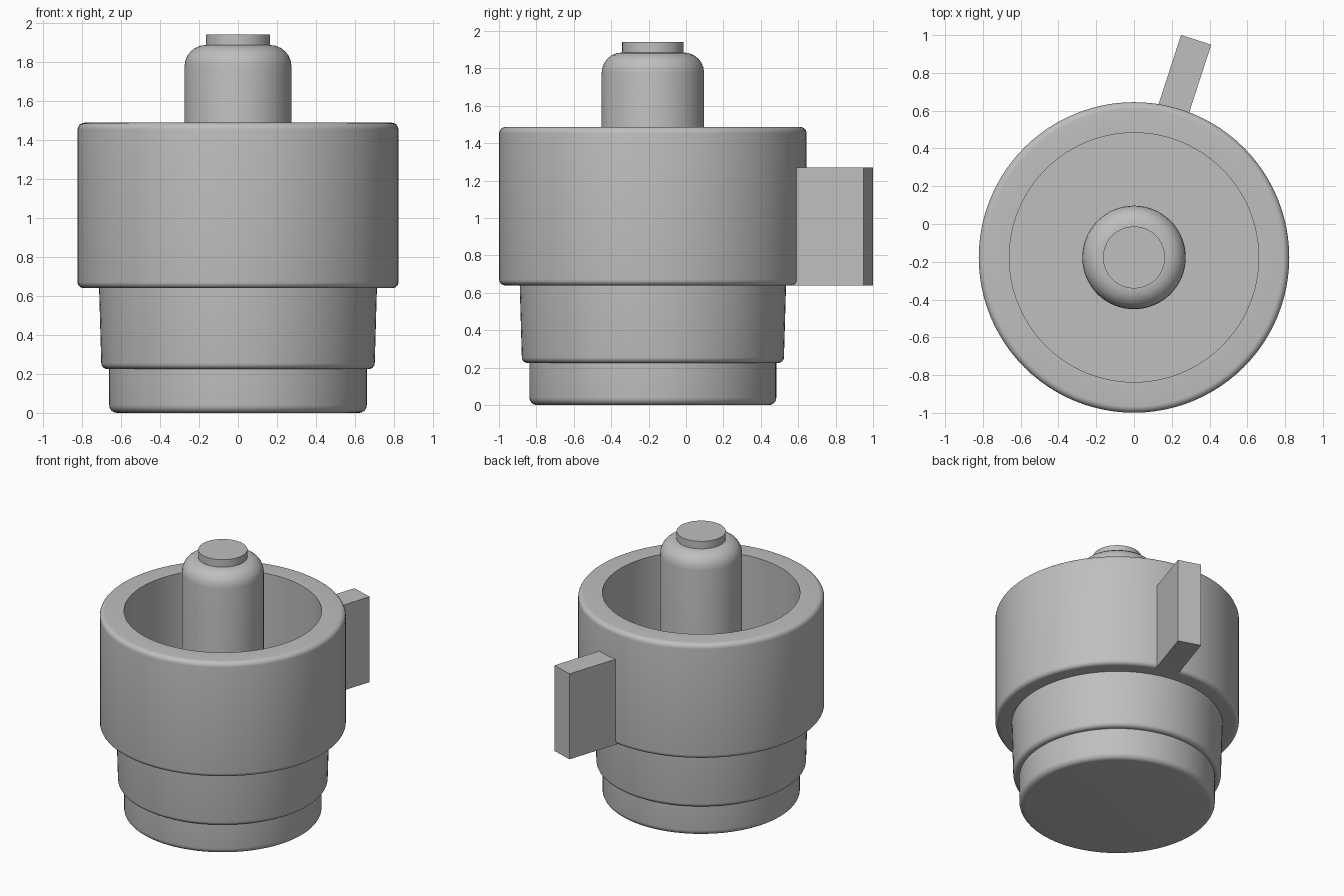
import bpy, bmesh, math
from mathutils import Vector, Matrix

if "Cube" in bpy.data.objects:
    bpy.data.objects.remove(bpy.data.objects["Cube"])

AXIS_Y = -0.177
SIDES = 96

grey = bpy.data.materials.new("plain grey")
grey.diffuse_color = (0.52, 0.52, 0.52, 1)
grey.use_nodes = True
grey.node_tree.nodes["Principled BSDF"].inputs["Base Color"].default_value = grey.diffuse_color


def rounded(profile):
    """Turn (radius, height, fillet) corners into a list of profile points."""
    pts = [Vector(p[:2]) for p in profile]
    out = []
    for i, (p, (_, _, f)) in enumerate(zip(pts, profile)):
        if f == 0:
            out.append(p)
            continue
        u = (pts[i - 1] - p).normalized()
        v = (pts[i + 1] - p).normalized()
        for k in range(7):
            t = k / 6 * math.pi / 2
            out.append(p + u * f * (1 - math.sin(t)) + v * f * (1 - math.cos(t)))
    return out


def finish(name, bm):
    bmesh.ops.recalc_face_normals(bm, faces=bm.faces)
    mesh = bpy.data.meshes.new(name)
    bm.to_mesh(mesh)
    bm.free()
    mesh.materials.append(grey)
    ob = bpy.data.objects.new(name, mesh)
    bpy.context.collection.objects.link(ob)
    return ob


def lathe(name, profile):
    """Spin a profile that starts and ends on the axis into a solid."""
    bm = bmesh.new()
    rings = []
    for r, z in rounded(profile):
        if r < 1e-6:
            rings.append([bm.verts.new((0, AXIS_Y, z))])
        else:
            rings.append([bm.verts.new((r * math.cos(a), AXIS_Y + r * math.sin(a), z))
                          for a in (2 * math.pi * i / SIDES for i in range(SIDES))])
    for a, b in zip(rings, rings[1:]):
        for i in range(SIDES):
            j = (i + 1) % SIDES
            if len(a) == 1:
                bm.faces.new((a[0], b[j], b[i]))
            elif len(b) == 1:
                bm.faces.new((a[i], a[j], b[0]))
            else:
                bm.faces.new((a[i], a[j], b[j], b[i]))
    ob = finish(name, bm)
    bpy.ops.object.select_all(action='DESELECT')
    bpy.context.view_layer.objects.active = ob
    ob.select_set(True)
    bpy.ops.object.shade_smooth_by_angle(angle=math.radians(30))
    return ob


# Stepped cup: foot, slightly flared middle, wide collar and cavity
lathe("cup_body", [
    (0, 0, 0), (0.66, 0, 0.04), (0.66, 0.225, 0),
    (0.70, 0.225, 0.03), (0.712, 0.64, 0),
    (0.822, 0.64, 0.03), (0.822, 1.487, 0.035),
    (0.66, 1.487, 0), (0.66, 0.64, 0), (0, 0.64, 0)])

# Central post with a rounded shoulder and a button on top
lathe("centre_post", [
    (0, 0.64, 0), (0.274, 0.64, 0), (0.274, 1.885, 0.109),
    (0.164, 1.885, 0), (0.164, 1.94, 0), (0, 1.94, 0)])

# Flat side tab, turned a little off straight back
bm = bmesh.new()
d = Vector((math.sin(math.radians(18)), math.cos(math.radians(18)), 0))
centre = Vector((0.329, 0.975, 0.955)) - d * 0.21
bmesh.ops.create_cube(bm, size=1, matrix=Matrix.Translation(centre)
                      @ Matrix.Rotation(math.radians(-18), 4, 'Z')
                      @ Matrix.Diagonal((0.168, 0.42, 0.63, 1)))
finish("side_tab", bm)
